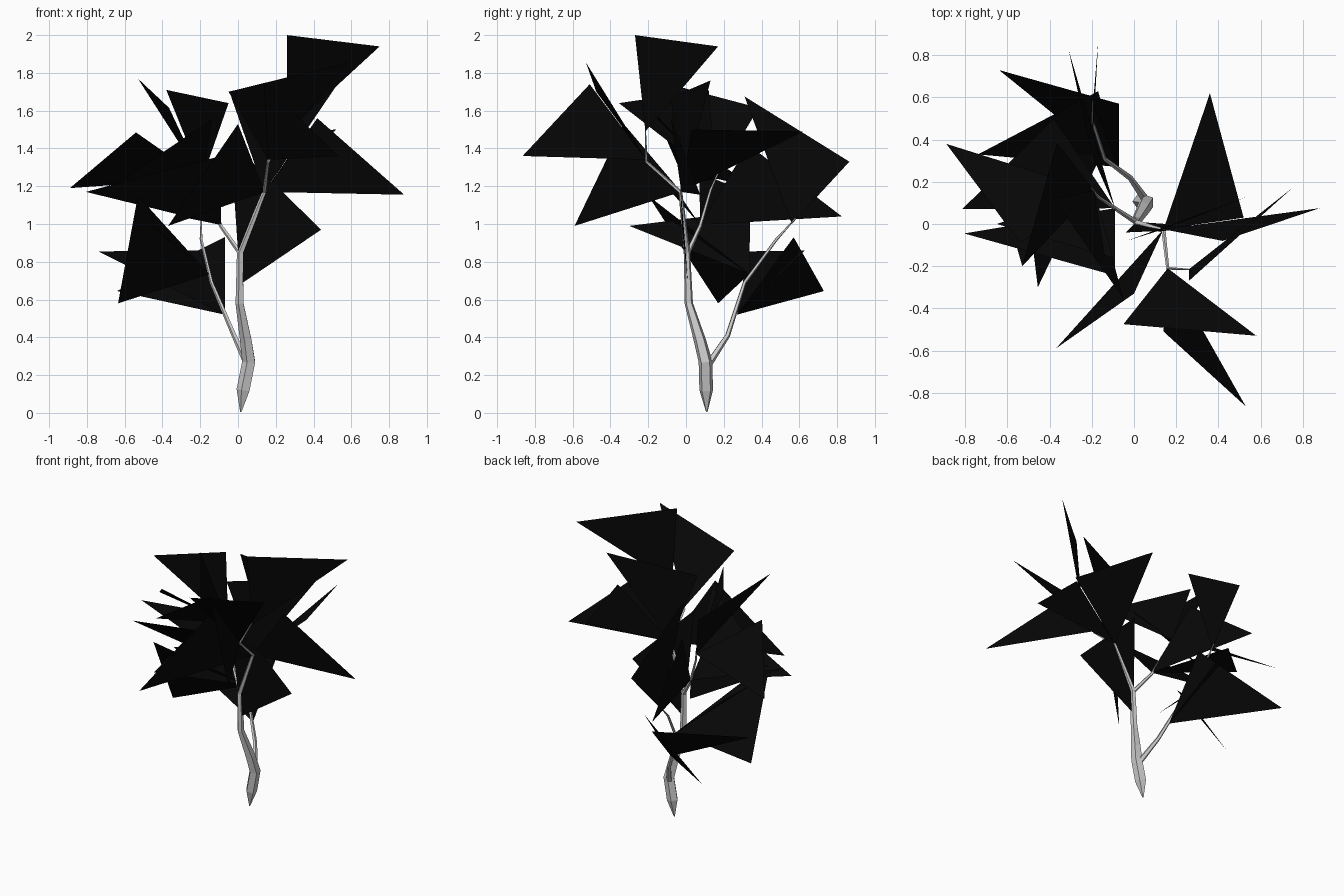
import bpy, bmesh, math
from mathutils import Vector

leaf_mat = bpy.data.materials.new("dark_foliage")
leaf_mat.diffuse_color = (0.002, 0.002, 0.002, 1)


def finish(bm, name, mat=None):
    mesh = bpy.data.meshes.new(name)
    bm.to_mesh(mesh)
    bm.free()
    ob = bpy.data.objects.new(name, mesh)
    bpy.context.collection.objects.link(ob)
    if mat:
        mesh.materials.append(mat)


def tube(name, path, sides=5):
    """Tapered low-poly limb through (x, y, z, radius) points."""
    bm = bmesh.new()
    pts = [Vector(p[:3]) for p in path]
    rings = []
    for i, p in enumerate(pts):
        t = (pts[min(i + 1, len(pts) - 1)] - pts[max(i - 1, 0)]).normalized()
        u = t.cross(Vector((0, 1, 0))).normalized()
        v = t.cross(u)
        r = path[i][3]
        rings.append([bm.verts.new(p + r * (u * math.cos(a) + v * math.sin(a)))
                      for a in (2 * math.pi * k / sides for k in range(sides))])
    for a, b in zip(rings, rings[1:]):
        for k in range(sides):
            n = (k + 1) % sides
            bm.faces.new((a[k], a[n], b[n], b[k]))
    bm.faces.new(rings[0])
    bm.faces.new(rings[-1])
    bmesh.ops.recalc_face_normals(bm, faces=bm.faces)
    finish(bm, name)


def foliage(name, tip, cards):
    """Flat triangular leaf cards fanning out from one point of a branch."""
    bm = bmesh.new()
    for c in cards:
        bm.faces.new([bm.verts.new(p) for p in (tip, c[:3], c[3:])])
    finish(bm, name, leaf_mat)


# Trunk and limbs
tube("trunk", [(.015, .11, .005, .004), (.03, .107, .12, .038), (.06, .103, .27, .038),
               (.045, .075, .38, .034), (.01, .015, .58, .023), (.012, .005, .85, .018),
               (.14, -.03, 1.17, .011), (.16, -.21, 1.33, .008), (.26, -.215, 1.5, .003)])
tube("low_branch", [(.05, .12, .26, .02), (-.02, .22, .41, .014), (-.14, .31, .69, .010),
                    (-.195, .48, .92, .008), (-.195, .58, 1.03, .003)])
tube("middle_branch", [(.01, .01, .85, .014), (-.09, .075, .99, .010),
                       (-.17, .13, 1.18, .007), (-.2, .17, 1.27, .003)])

# Leaves at the trunk's tip and last bend
foliage("tip_leaf", (.26, -.215, 1.49), [(.26, -.27, 2.0, .75, .17, 1.94)])
foliage("top_leaves", (.16, -.21, 1.34), [
    (-.05, -.475, 1.70, .58, -.53, 1.855),
    (.53, -.865, 1.36, .14, -.51, 1.74),
])
# Leaves at the trunk's upper bend, and one lower on the trunk
foliage("right_leaves", (.14, -.025, 1.17), [
    (.88, .075, 1.155, .42, -.08, 1.56),
    (.36, .62, 1.49, .52, .03, 1.5),
    (.54, .13, 1.76, -.035, -.08, 1.67),
    (-.37, -.59, .99, 0, -.33, 1.53),
])
foliage("trunk_leaf", (.012, .01, .68), [(.44, -.02, .97, -.04, -.04, 1.44)])
# Leaves along the low branch
foliage("low_leaves", (-.07, .27, .52), [
    (-.64, .73, .645, -.07, .57, .93),
    (-.74, .33, .855, -.17, .63, .86),
])
foliage("low_side_leaves", (-.152, .335, .735), [
    (-.635, .17, .58, -.53, -.2, 1.15),
    (-.456, -.3, .99, -.535, .34, 1.07),
])
foliage("back_leaf", (-.195, .56, 1.0), [(-.17, .865, 1.33, -.2, .31, 1.675)])
# Leaves at the middle branch's bend
foliage("middle_leaves", (-.09, .075, .995), [
    (-.805, -.045, 1.17, -.09, -.245, 1.36),
    (-.815, .07, 1.27, -.38, .5, 1.1),
    (-.31, .825, 1.04, -.2, .33, 1.42),
])
# Leaves at the middle branch's tip
foliage("left_leaves", (-.19, .16, 1.24), [
    (-.89, .38, 1.19, -.54, -.09, 1.485),
    (-.53, -.2, 1.77, -.365, .385, 1.615),
    (-.38, .12, 1.71, -.05, -.355, 1.64),
    (-.65, 0, 1.21, -.1, -.16, 1.58),
])
